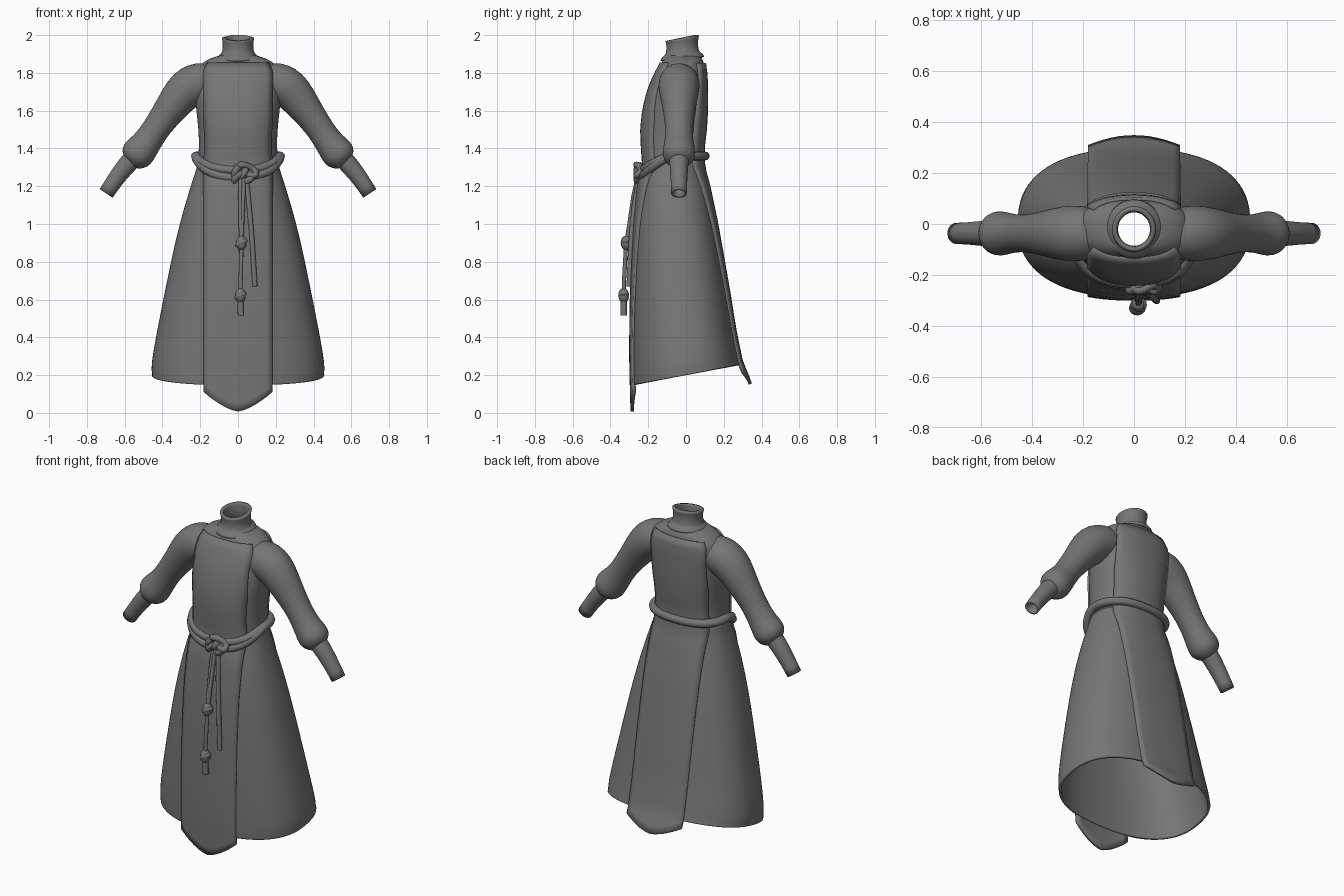
import bpy, math
from mathutils import Vector

if "Cube" in bpy.data.objects:
    bpy.data.objects.remove(bpy.data.objects["Cube"])

cloth = bpy.data.materials.new("grey cloth")
cloth.diffuse_color = (0.18, 0.18, 0.18, 1)
cloth.use_nodes = True
cloth.node_tree.nodes["Principled BSDF"].inputs["Base Color"].default_value = cloth.diffuse_color

# Body outline: height, half width, front y, back y
PROFILE = [(0.0, .46, -.275, .35), (.10, .46, -.278, .33), (.215, .45, -.281, .285),
           (.25, .455, -.283, .278), (.4, .43, -.284, .25), (.6, .39, -.282, .22),
           (.8, .35, -.276, .187), (1.0, .305, -.265, .153), (1.2, .245, -.245, .112),
           (1.3, .21, -.215, .085), (1.4, .2, -.222, .082), (1.5, .203, -.226, .094),
           (1.6, .215, -.216, .1), (1.7, .225, -.192, .1), (1.78, .23, -.16, .098),
           (1.84, .205, -.128, .092), (1.875, .14, -.112, .082), (1.89, .08, -.1, .062)]
POWER = 2.4


def outline(z):
    for a, b in zip(PROFILE, PROFILE[1:]):
        if z <= b[0]:
            t = (z - a[0]) / (b[0] - a[0])
            return [a[i] + t * (b[i] - a[i]) for i in (1, 2, 3)]
    return PROFILE[-1][1:]


def tilt(z, y):
    # The skirt hem rises towards the back
    return z + .19 * y * min(1, max(0, (1.3 - z) / 1.08))


def body_point(z, angle, grow=0.0):
    rx, yf, yb = outline(z)
    c, s = math.cos(angle), math.sin(angle)
    x = (rx + grow) * math.copysign(abs(c) ** (2 / POWER), c)
    y = (yf + yb) / 2 + ((yb - yf) / 2 + grow) * math.copysign(abs(s) ** (2 / POWER), s)
    return Vector((x, y, tilt(z, y)))


def loft(name, rings, closed=True, ends=False, loop=False, thick=0.0, subdiv=0, angle=50):
    n, m = len(rings[0]), len(rings)
    faces = []
    for i in range(m if loop else m - 1):
        for j in range(n if closed else n - 1):
            k, i2 = (j + 1) % n, (i + 1) % m
            faces.append((i * n + j, i * n + k, i2 * n + k, i2 * n + j))
    if ends:
        faces += [tuple(reversed(range(n))), tuple(range((m - 1) * n, m * n))]
    mesh = bpy.data.meshes.new(name)
    mesh.from_pydata([p for r in rings for p in r], [], faces)
    mesh.materials.append(cloth)
    ob = bpy.data.objects.new(name, mesh)
    bpy.context.collection.objects.link(ob)
    bpy.ops.object.select_all(action='DESELECT')
    bpy.context.view_layer.objects.active = ob
    ob.select_set(True)
    bpy.ops.object.mode_set(mode='EDIT')
    bpy.ops.mesh.select_all(action='SELECT')
    bpy.ops.mesh.normals_make_consistent(inside=False)
    bpy.ops.object.mode_set(mode='OBJECT')
    bpy.ops.object.shade_smooth_by_angle(angle=math.radians(angle))
    if subdiv:
        mod = ob.modifiers.new("smooth", 'SUBSURF')
        mod.levels = mod.render_levels = subdiv
        mod.boundary_smooth = 'PRESERVE_CORNERS'
    if thick:
        mod = ob.modifiers.new("thickness", 'SOLIDIFY')
        mod.thickness, mod.offset = thick, 0
    return ob


def sweep(name, path, radii, ref, sides=12, loop=False, **kw):
    path = [Vector(p) for p in path]
    n, rings = len(path), []
    for i, p in enumerate(path):
        a = path[(i - 1) % n] if loop or i else p
        b = path[(i + 1) % n] if loop or i < n - 1 else p
        u = (b - a).cross(Vector(ref)).normalized()
        v = u.cross(b - a).normalized()
        r = radii[i] if isinstance(radii, (list, tuple)) else radii
        rings.append([p + r * (u * math.cos(t) + v * math.sin(t))
                      for t in (math.tau * j / sides for j in range(sides))])
    return loft(name, rings, loop=loop, **kw)


def turns(n):
    return [math.tau * i / n for i in range(n)]


# Torso and skirt
heights = [p[0] for p in PROFILE]
loft("torso", [[body_point(z, a) for a in turns(40)] for z in heights if z >= 1.3],
     thick=.012, subdiv=1)
loft("skirt", [[body_point(z, a) for a in turns(40)] for z in [.2] + heights[2:10] + [1.33]],
     thick=.014, subdiv=1)

# Long front and back panels with pointed lower ends
for name, side, tip, rise in (("front_panel", -1, .062, .10), ("back_panel", 1, .088, .07)):
    rows = []
    for i in range(41):
        t, row = i / 40, []
        for j in range(13):
            u = j / 6 - 1
            z = 1.85 + t * (tip + rise * abs(u) ** 1.5 - 1.85)
            rx, yf, yb = outline(z)
            x = u * min(.18, .86 * rx)
            bulge = (1 - abs(x / rx) ** POWER) ** (1 / POWER)
            y = (yf + yb) / 2 + side * ((yb - yf) / 2 * bulge + .008)
            row.append((x, y, tilt(z, y)))
        rows.append(row)
    loft(name, rows, closed=False, thick=.018)

# Standing collar, higher at the back, with a small fold at its foot
collar = []
for z, r, slope in ((1.872, .105, .1), (1.888, .098, .1), (1.896, .08, .12),
                    (1.93, .071, .15), (1.965, .073, .18), (1.985, .078, .19)):
    collar.append([(r * math.cos(a), -.02 + r * 1.04 * math.sin(a),
                    z + slope * r * math.sin(a)) for a in turns(28)])
loft("collar", collar, thick=.018, subdiv=1)

# Sleeves with gathered ends, and narrow cuffs
SLEEVE = [(.14, 1.755, .09), (.2, 1.75, .105), (.25, 1.73, .106), (.295, 1.695, .1),
          (.365, 1.6, .08), (.42, 1.525, .07), (.46, 1.465, .069), (.495, 1.415, .076),
          (.525, 1.38, .085), (.545, 1.355, .08), (.56, 1.335, .06), (.565, 1.33, .045)]
CUFF = [(.55, 1.355, .047), (.6, 1.3, .045), (.65, 1.235, .039), (.698, 1.162, .037)]
for label, s in (("left", 1), ("right", -1)):
    for part, data in (("sleeve", SLEEVE), ("cuff", CUFF)):
        sweep(label + "_" + part, [(s * x, -.037, z) for x, z, r in data],
              [r for x, z, r in data], (0, 1, 0), sides=20, thick=.01, subdiv=1)

# Two-strand rope belt that sags at the front
for name, sag, grow in (("lower_belt_strand", .115, .018), ("upper_belt_strand", .075, .012)):
    path = []
    for a in turns(56):
        p = body_point(1.33, a, grow)
        p.z = 1.36 - sag * max(0, -math.sin(a)) ** 1.3
        path.append(p)
    sweep(name, path, .023, (0, 0, 1), loop=True)

# Belt knot made of crossing loops
for i, (x, z, w, h, lean) in enumerate(((.03, 1.245, .05, .025, .3), (.05, 1.285, .045, .022, -.4),
                                        (.01, 1.275, .03, .03, .6))):
    path = [(x + w * math.cos(a), -.25 + .012 * math.sin(2 * a),
             z + h * math.sin(a) + lean * w * math.cos(a)) for a in turns(24)]
    sweep("knot_loop_%d" % (i + 1), path, .017, (0, 1, 0), loop=True)

# Hanging ropes
ROPES = {"long_rope": [(.03, -.255, 1.25), (.028, -.278, 1.15), (.022, -.3, 1.0),
                       (.018, -.318, .88), (.014, -.328, .7), (.014, -.33, .58)],
         "long_rope_twin": [(.015, -.252, 1.25), (.012, -.276, 1.15), (.014, -.3, 1.0),
                            (.018, -.316, .9)],
         "short_rope": [(.045, -.25, 1.24), (.06, -.276, 1.08), (.072, -.288, .95),
                        (.082, -.297, .8), (.09, -.302, .67)],
         "rope_end": [(.014, -.33, .63), (.014, -.33, .58), (.016, -.33, .515)]}
for name, path in ROPES.items():
    r = {"rope_end": .017, "short_rope": .013}.get(name, .011)
    sweep(name, path, r, (0, 1, 0), ends=True)

# Rope knots: a round lump with a wrapped coil
for i, (x, y, z) in enumerate(((.018, -.317, .9), (.013, -.33, .622))):
    lump = [(x, y, z + .036 * math.cos(math.pi * k / 10)) for k in range(11)]
    sweep("rope_knot_%d" % (i + 1), lump,
          [.008 + .02 * math.sin(math.pi * k / 10) for k in range(11)], (0, 1, 0), ends=True)
    coil = [(x + .02 * math.cos(a), y + .016 * math.sin(a), z + .012 * math.cos(a))
            for a in turns(16)]
    sweep("rope_coil_%d" % (i + 1), coil, .013, (0, 0, 1), loop=True)
